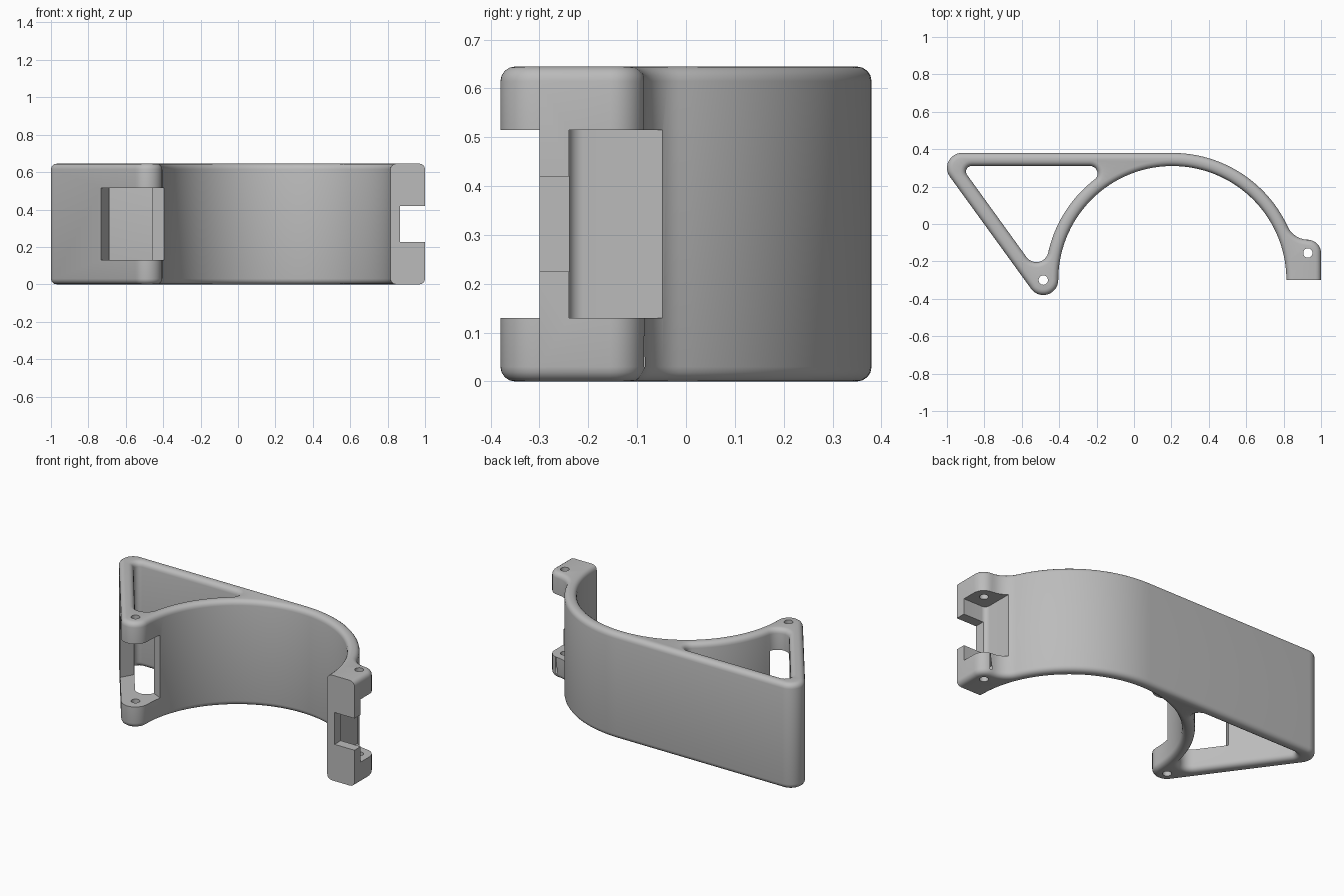
import bpy
import bmesh
from math import sin, cos, radians, pi

cube = bpy.data.objects.get("Cube")
if cube:
    bpy.data.objects.remove(cube)

HEIGHT, FILLET = 0.645, 0.03
RING = (0.205, -0.3)      # centre of the half ring
HINGE = (-0.485, -0.3)    # left pin
CLASP = (0.93, -0.155)    # right pin


def arc(centre, r, a0, a1, n):
    steps = [radians(a0 + (a1 - a0) * i / n) for i in range(n + 1)]
    return [(centre[0] + r * cos(a), centre[1] + r * sin(a)) for a in steps]


def outer_loop(d):
    """Outside profile, shrunk into the material by d."""
    pts = [(RING[0] + 0.61 + d, -0.4), (1 - d, -0.4)]
    pts += arc(CLASP, 0.07 - d, 0, 90, 8)
    pts += arc((0.931, 0.036), 0.12 + d, 270, 204.8, 10)
    pts += arc(RING, 0.68 - d, 24.8, 90, 28)
    pts += arc((-0.92, 0.3), 0.08 - d, 90, 215.9, 12)
    pts += arc(HINGE, 0.08 - d, 215.9, 360, 14)
    pts += arc(RING, 0.61 + d, 180, 0, 72)
    return pts


def window_loop(d):
    """Triangular opening, widened into the material by d."""
    pts = arc((-0.868, 0.28), 0.03 + d, 90, 215.9, 8)
    pts += arc((-0.522, -0.139), 0.065 + d, 215.9, 347.5, 12)
    pts += arc(RING, 0.68 - d, 167.5, 127.7, 18)
    pts += arc((-0.235, 0.27), 0.04 + d, -52.3, 90, 10)
    return pts


def finish(bm, name):
    bmesh.ops.recalc_face_normals(bm, faces=bm.faces)
    mesh = bpy.data.meshes.new(name)
    bm.to_mesh(mesh)
    bm.free()
    obj = bpy.data.objects.new(name, mesh)
    bpy.context.collection.objects.link(obj)
    return obj


def prism(name, pts, z0, z1):
    bm = bmesh.new()
    face = bm.faces.new([bm.verts.new((x, y, z0)) for x, y in pts])
    ext = bmesh.ops.extrude_face_region(bm, geom=[face])["geom"]
    top = [v for v in ext if isinstance(v, bmesh.types.BMVert)]
    bmesh.ops.translate(bm, verts=top, vec=(0, 0, z1 - z0))
    return finish(bm, name)


def box(x0, x1, y0, y1):
    return [(x0, y0), (x1, y0), (x1, y1), (x0, y1)]


# Body: stacked profiles with quarter-round top and bottom edges
angles = [i * pi / 8 for i in range(5)]
layers = [(FILLET * (1 - sin(a)), FILLET * (1 - cos(a))) for a in angles]
layers += [(d, HEIGHT - z) for d, z in reversed(layers)]
bm = bmesh.new()
for loop in (outer_loop, window_loop):
    rings = [[bm.verts.new((x, y, z)) for x, y in loop(d)] for d, z in layers]
    for low, high in zip(rings, rings[1:]):
        for i in range(len(low)):
            bm.faces.new((low[i - 1], low[i], high[i], high[i - 1]))
bmesh.ops.remove_doubles(bm, verts=bm.verts, dist=0.002)
for z in (0, HEIGHT):
    rim = [e for e in bm.edges if all(abs(v.co.z - z) < 1e-5 for v in e.verts)]
    bmesh.ops.triangle_fill(bm, edges=rim, use_beauty=True)
body = finish(bm, "clamp_half")

# Cutters: flat end, hinge gap, clasp pocket, latch notch, pin holes
hinge_gap = [(-0.36, -0.207), (-0.46, -0.158), (-0.69, -0.02), (-0.73, -0.093),
             (-0.8, -0.22), (-0.8, -0.5), (-0.36, -0.5)]
pocket = [(0.845, 0.05)] + arc((0.875, -0.21), 0.03, 180, 270, 8)
pocket += [(1.1, -0.24), (1.1, 0.05)]
cutters = [
    prism("end_cutter", box(0.6, 1.2, -0.6, -0.3), -0.1, 0.8),
    prism("hinge_gap_cutter", hinge_gap, 0.13, 0.515),
    prism("clasp_pocket_cutter", pocket, 0.13, 0.515),
    prism("latch_notch_cutter", box(0.865, 1.1, -0.5, -0.1), 0.225, 0.42),
    prism("hinge_pin_cutter", arc(HINGE, 0.025, 0, 345, 23), -0.1, 0.8),
    prism("clasp_pin_cutter", arc(CLASP, 0.025, 0, 345, 23), -0.1, 0.8),
]
bpy.context.view_layer.objects.active = body
for cutter in cutters:
    cutter.hide_render = True
    mod = body.modifiers.new(cutter.name, 'BOOLEAN')
    mod.operation, mod.solver, mod.object = 'DIFFERENCE', 'EXACT', cutter
    bpy.ops.object.modifier_apply(modifier=mod.name)
for cutter in cutters:
    bpy.data.objects.remove(cutter)

# Material and shading
grey = bpy.data.materials.new("light_grey")
grey.use_nodes = True
colour = (0.5, 0.5, 0.5, 1)
grey.diffuse_color = colour
grey.node_tree.nodes["Principled BSDF"].inputs["Base Color"].default_value = colour
body.data.materials.clear()
body.data.materials.append(grey)
bpy.ops.object.select_all(action='DESELECT')
body.select_set(True)
bpy.ops.object.shade_smooth_by_angle(angle=radians(30))
